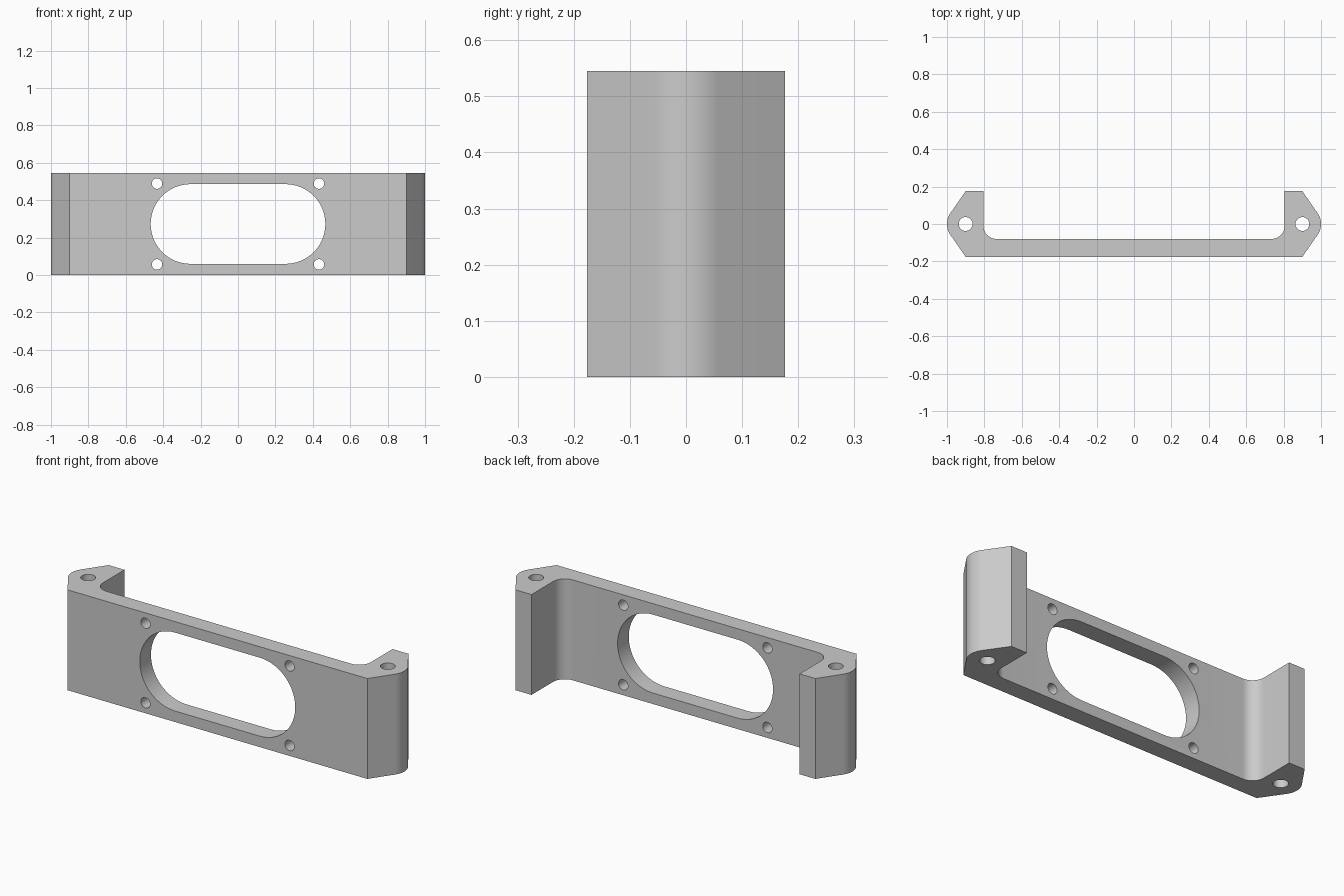
import bpy
import bmesh
from math import sin, cos, pi, acos
from mathutils import Matrix, Vector

if "Cube" in bpy.data.objects:
    bpy.data.objects.remove(bpy.data.objects["Cube"])

HEIGHT = 0.545
HALF_DEPTH = 0.176
BOSS_X = 0.9      # centre of each end boss and its hole
TIP_R = 0.1       # rounded tip of the boss
FILLET = 0.07     # inside corner
WALL_BACK = -0.08
ARM_X = 0.805


def arc(cx, cy, r, start, end, steps):
    return [(cx + r * cos(start + (end - start) * i / steps),
             cy + r * sin(start + (end - start) * i / steps))
            for i in range(steps + 1)]


def prism(name, outline, depth, matrix=Matrix()):
    """Extrude a closed outline along its local z, then place it."""
    bm = bmesh.new()
    face = bm.faces.new([bm.verts.new((x, y, 0)) for x, y in outline])
    top = bmesh.ops.extrude_face_region(bm, geom=[face])["geom"]
    bmesh.ops.translate(bm, vec=Vector((0, 0, depth)),
                        verts=[v for v in top if isinstance(v, bmesh.types.BMVert)])
    bmesh.ops.transform(bm, matrix=matrix, verts=bm.verts)
    bmesh.ops.recalc_face_normals(bm, faces=bm.faces)
    mesh = bpy.data.meshes.new(name)
    bm.to_mesh(mesh)
    bm.free()
    obj = bpy.data.objects.new(name, mesh)
    bpy.context.collection.objects.link(obj)
    return obj


# Grey material
grey = bpy.data.materials.new("plain_grey")
grey.use_nodes = True
colour = (0.6, 0.6, 0.6, 1)
grey.diffuse_color = colour
grey.node_tree.nodes["Principled BSDF"].inputs["Base Color"].default_value = colour

# Bracket body: half of the plan outline, mirrored
tangent = pi / 2 - acos(TIP_R / HALF_DEPTH)
half = [(BOSS_X, -HALF_DEPTH)]
half += arc(BOSS_X, 0, TIP_R, -tangent, tangent, 16)
half += [(BOSS_X, HALF_DEPTH), (ARM_X, HALF_DEPTH)]
half += arc(ARM_X - FILLET, WALL_BACK + FILLET, FILLET, 0, -pi / 2, 12)
outline = half + [(-x, y) for x, y in reversed(half)]
bracket = prism("bracket", outline, HEIGHT)
bracket.data.materials.append(grey)

# Cutters: central slot, four screw holes, two vertical boss holes
mid = HEIGHT / 2
through_wall = Matrix.Translation((0, 0.1, mid)) @ Matrix.Rotation(pi / 2, 4, "X")
slot_r, slot_x = 0.213, 0.254
slot = (arc(slot_x, 0, slot_r, -pi / 2, pi / 2, 32)
        + arc(-slot_x, 0, slot_r, pi / 2, 3 * pi / 2, 32))
cutters = [prism("slot_cutter", slot, 0.4, through_wall)]
for side in (-1, 1):
    for level in (-1, 1):
        circle = arc(side * 0.433, level * 0.216, 0.028, 0, 2 * pi, 32)[:-1]
        cutters.append(prism("screw_hole_cutter", circle, 0.4, through_wall))
    circle = arc(side * BOSS_X, 0, 0.037, 0, 2 * pi, 32)[:-1]
    cutters.append(prism("boss_hole_cutter", circle, HEIGHT + 0.2,
                         Matrix.Translation((0, 0, -0.1))))

# Cut the openings and smooth the curved walls
bpy.context.view_layer.objects.active = bracket
for cutter in cutters:
    cutter.hide_render = True
    mod = bracket.modifiers.new("opening", "BOOLEAN")
    mod.operation = "DIFFERENCE"
    mod.solver = "EXACT"
    mod.object = cutter
    bpy.ops.object.modifier_apply(modifier=mod.name)
    bpy.data.objects.remove(cutter)

bpy.ops.object.select_all(action="DESELECT")
bracket.select_set(True)
bpy.ops.object.shade_smooth_by_angle(angle=pi / 6)
